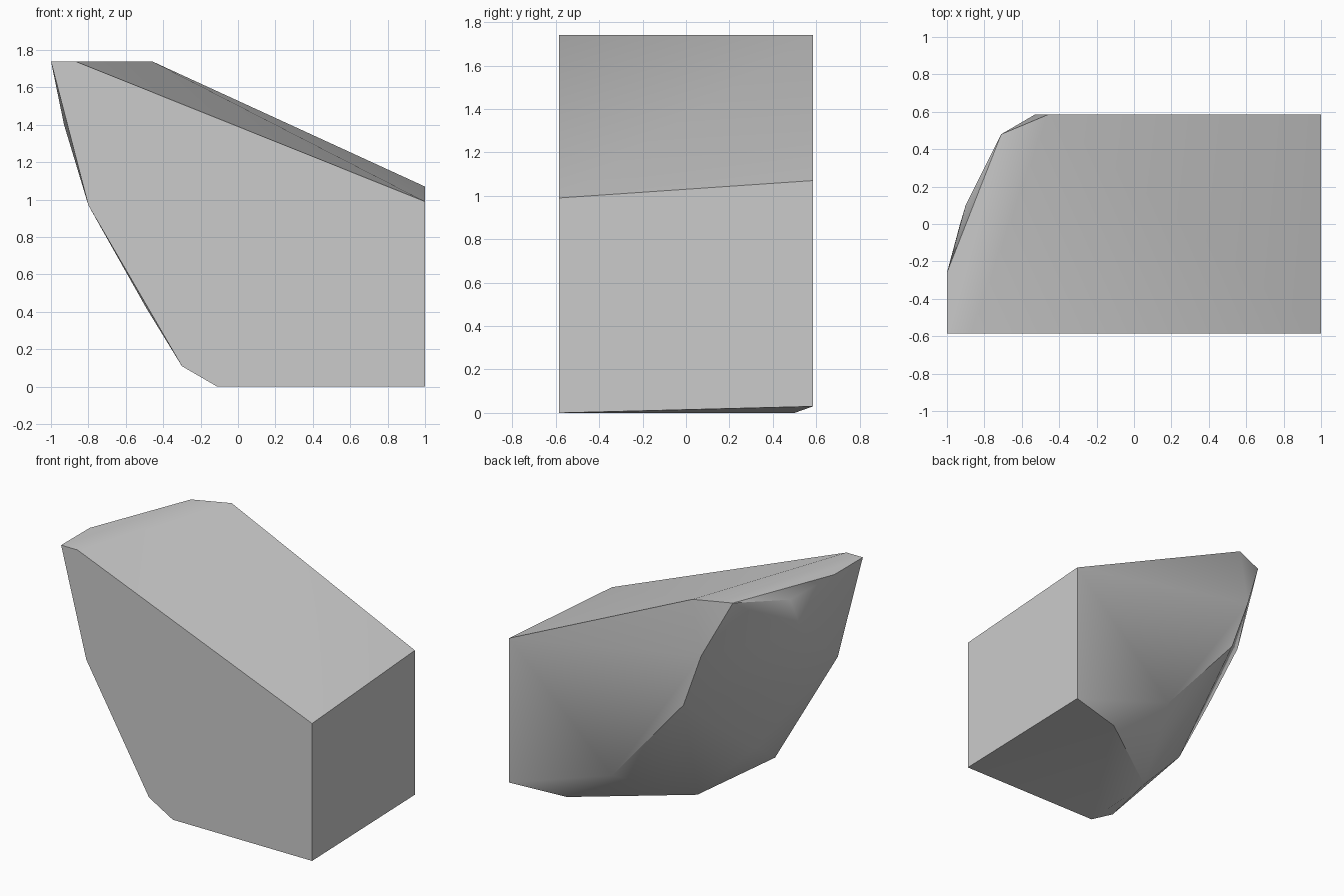
import bpy
import bmesh
import math

cube = bpy.data.objects.get("Cube")
if cube:
    bpy.data.objects.remove(cube, do_unlink=True)

HALF_DEPTH = 0.585
TOP = 1.74

# Flat front and back outlines, as (x, z) profiles
front_outline = [(-1, TOP), (-0.87, TOP), (1, 0.99), (1, 0),
                 (-0.11, 0), (-0.3, 0.11), (-0.8, 0.97)]
back_outline = [(-0.46, TOP), (1, 1.07), (1, 0.03),
                (0.18, 0.3), (-0.39, 0.96), (-0.53, 1.35)]

# Remaining corners of the flat top, as (x, y)
top_corners = [(-1, -0.26), (-0.71, 0.48)]

# Chipped corners on the curved side and underside
chipped_side = [(-0.9, 0.1, 1.67), (-0.93, 0, 1.4), (-0.76, -0.1, 0.95),
                (-0.49, -0.1, 0.42), (-0.09, 0, 0.01), (0.6, 0.5, 0)]


def make_material(name, rgb):
    material = bpy.data.materials.new(name)
    material.use_nodes = True
    color = (*rgb, 1)
    material.diffuse_color = color
    shader = material.node_tree.nodes["Principled BSDF"]
    shader.inputs["Base Color"].default_value = color
    return material


def make_hull(name, points, material):
    """Wrap the corner points in a closed convex solid."""
    bm = bmesh.new()
    for point in points:
        bm.verts.new(point)
    result = bmesh.ops.convex_hull(bm, input=bm.verts[:])
    loose = [v for v in bm.verts if not v.link_faces]
    bmesh.ops.delete(bm, geom=loose, context="VERTS")
    # Merge triangles that lie in the same flat face
    bmesh.ops.dissolve_limit(bm, angle_limit=math.radians(1),
                             verts=bm.verts[:], edges=bm.edges[:])
    bmesh.ops.recalc_face_normals(bm, faces=bm.faces[:])
    mesh = bpy.data.meshes.new(name)
    bm.to_mesh(mesh)
    bm.free()
    mesh.materials.append(material)
    obj = bpy.data.objects.new(name, mesh)
    bpy.context.collection.objects.link(obj)
    return obj


# Rock chunk
corners = [(x, -HALF_DEPTH, z) for x, z in front_outline]
corners += [(x, HALF_DEPTH, z) for x, z in back_outline]
corners += [(x, y, TOP) for x, y in top_corners]
corners += chipped_side
rock = make_hull("rock_chunk", corners, make_material("stone_grey", (0.6, 0.6, 0.6)))

# Soft shading across shallow edges, crisp on the large ones
bpy.ops.object.select_all(action="DESELECT")
rock.select_set(True)
bpy.context.view_layer.objects.active = rock
bpy.ops.object.shade_smooth_by_angle(angle=math.radians(30))
